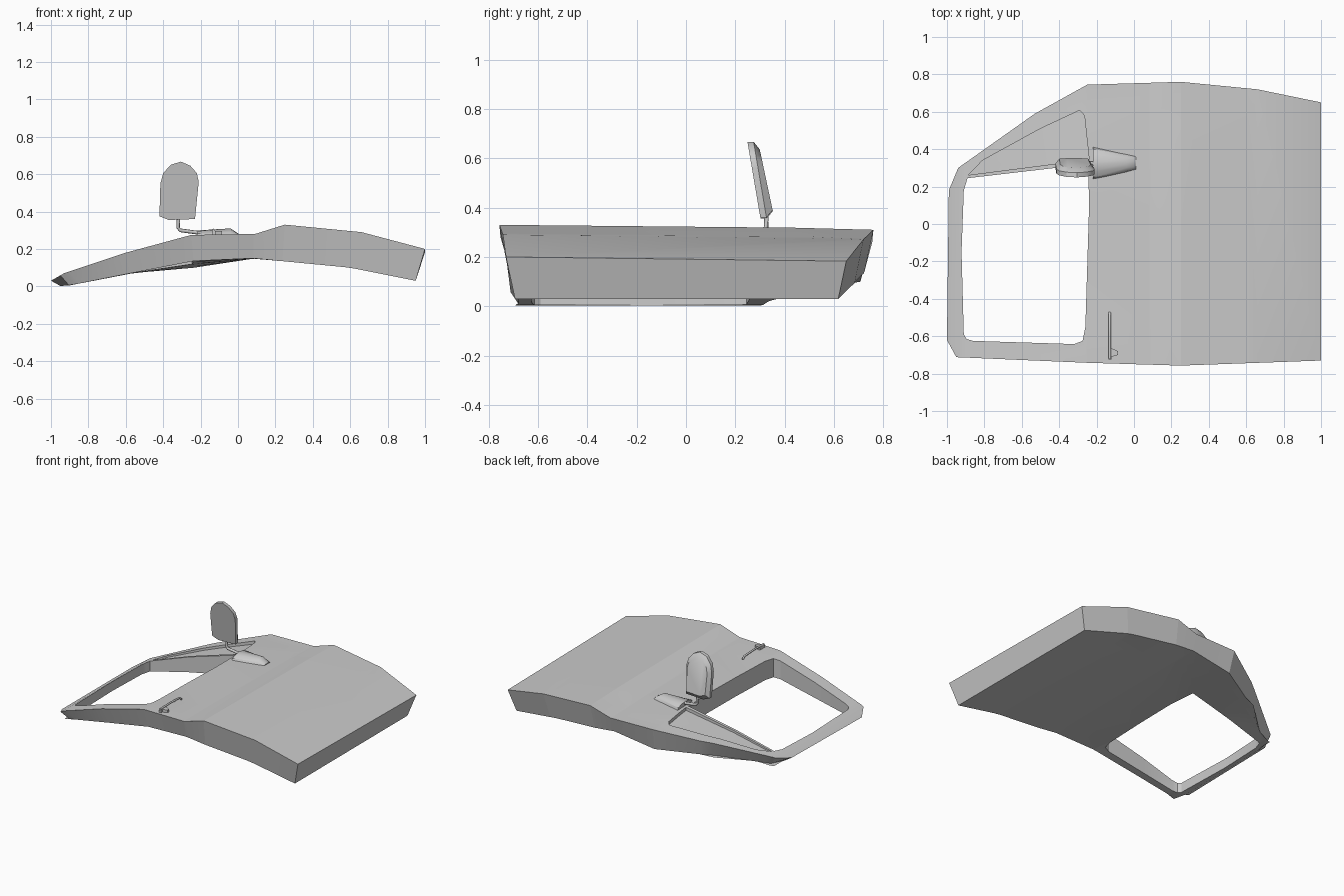
import bpy, bmesh, math
from mathutils import Vector
from mathutils.geometry import intersect_point_line

cube = bpy.data.objects.get("Cube")
if cube:
    bpy.data.objects.remove(cube, do_unlink=True)

grey = bpy.data.materials.new("plain_grey")
grey.use_nodes = True
grey.diffuse_color = (0.6, 0.6, 0.6, 1)
grey.node_tree.nodes["Principled BSDF"].inputs["Base Color"].default_value = (0.6, 0.6, 0.6, 1)


def add_object(name, verts, faces, angle=20):
    mesh = bpy.data.meshes.new(name)
    mesh.from_pydata([tuple(v) for v in verts], [], faces)
    bm = bmesh.new()
    bm.from_mesh(mesh)
    bmesh.ops.recalc_face_normals(bm, faces=bm.faces)
    bm.to_mesh(mesh)
    bm.free()
    mesh.materials.append(grey)
    ob = bpy.data.objects.new(name, mesh)
    bpy.context.collection.objects.link(ob)
    bpy.ops.object.select_all(action='DESELECT')
    ob.select_set(True)
    bpy.context.view_layer.objects.active = ob
    bpy.ops.object.shade_smooth_by_angle(angle=math.radians(angle))
    return ob


def loft(name, rings, angle=20):
    """Skin equal-length rings and cap both ends."""
    n = len(rings[0])
    faces = [tuple(range(n)), tuple(range((len(rings) - 1) * n, len(rings) * n))]
    for r in range(len(rings) - 1):
        for i in range(n):
            j = (i + 1) % n
            faces.append((r * n + i, r * n + j, r * n + n + j, r * n + n + i))
    return add_object(name, [v for ring in rings for v in ring], faces, angle)


# Height of the outer skin and inner skin along the door
TOP = [(-1, .03), (-.93, .07), (-.6, .18), (-.25, .275), (.09, .28), (.25, .33), (.66, .29), (1, .2)]
BOTTOM = [(-1, .0), (-.9, .005), (-.6, .065), (-.25, .135), (.08, .15), (.6, .10), (.95, .03)]


def height(profile, x):
    for (x0, z0), (x1, z1) in zip(profile, profile[1:]):
        if x <= x1:
            return z0 + (z1 - z0) * (x - x0) / (x1 - x0)
    return profile[-1][1]


def skin_z(x, y, t):
    """Height at a fraction t between inner skin (0) and outer skin (1)."""
    back = max(0, y) / .76
    top = height(TOP, x) - .02 * back * min(1, x + 1)
    low = height(BOTTOM, x) - .04 * back * max(0, 1 - abs(x + .25) / .35)
    return low + (top - low) * t


def slab(name, outline, holes, t_low, t_top, inset):
    bm = bmesh.new()
    for loop in [outline] + holes:
        vs = [bm.verts.new((x, y, 0)) for x, y in loop]
        for a, b in zip(vs, vs[1:] + vs[:1]):
            bm.edges.new((a, b))
    bmesh.ops.triangle_fill(bm, edges=bm.edges[:], use_beauty=True, normal=(0, 0, 1))
    for x in sorted({p[0] for p in TOP[1:-1] + BOTTOM[1:-1]}):
        bmesh.ops.bisect_plane(bm, geom=bm.verts[:] + bm.edges[:] + bm.faces[:],
                               plane_co=(x, 0, 0), plane_no=(1, 0, 0))
    bmesh.ops.triangulate(bm, faces=bm.faces[:])
    bm.verts.index_update()
    ring = [Vector((x, y, 0)) for x, y in outline]

    def on_rim(p):
        for a, b in zip(ring, ring[1:] + ring[:1]):
            q, f = intersect_point_line(p, a, b)
            if -.001 < f < 1.001 and (p - q).length < 1e-4:
                return True
        return False

    upper, lower = [], []
    for v in bm.verts:
        x, y = v.co.x, v.co.y
        upper.append((x, y, skin_z(x, y, t_top)))
        s = inset if on_rim(v.co) else 1
        lower.append((x * s, y * s, skin_z(x * s, y * s, t_low)))
    n = len(upper)
    faces = []
    for f in bm.faces:
        ids = [v.index for v in f.verts]
        faces += [ids, [i + n for i in reversed(ids)]]
    for e in bm.edges:
        if e.is_boundary:
            a, b = (v.index for v in e.verts)
            faces.append([a, b, b + n, a + n])
    bm.free()
    return add_object(name, upper + lower, faces)


# Door shell with main window opening and recessed quarter panel
outline = [(1, -.73), (.25, -.757), (-.25, -.742), (-.95, -.712), (-1, -.62), (-.99, .18), (-.94, .30),
           (-.53, .59), (-.25, .745), (.25, .76), (.66, .72), (1, .65)]
window = [(-.91, -.59), (-.895, -.615), (-.86, -.625), (-.32, -.642), (-.275, -.625), (-.26, -.55),
          (-.24, .1), (-.245, .32), (-.42, .3), (-.89, .245), (-.91, .18), (-.922, -.15)]
quarter = [(-.885, .262), (-.81, .34), (-.5, .51), (-.29, .608), (-.265, .58), (-.24, .345)]
slab("door_shell", outline, [window, quarter], 0, 1, .95)
slab("quarter_panel", quarter, [], 0, .85, 1)

# Mirror head: leaning rounded plate with tapered back
head = [(-.42, .375), (-.37, .355), (-.23, .36), (-.21, .56), (-.22, .605), (-.255, .645),
        (-.305, .667), (-.36, .65), (-.4, .605), (-.415, .55)]


def head_ring(offset, s):
    return [(-.315 + (x + .315) * s, .303 - (z - .35) * .17 + offset, .51 + (z - .51) * s) for x, z in head]


loft("mirror_head", [head_ring(0, 1), head_ring(.025, 1), head_ring(.05, .8)], 30)


# Mirror foot: half-round wedge that narrows towards the rear
def foot_ring(x, half, h):
    z = skin_z(x, .32, 1) - .005
    arc = [math.pi * i / 6 for i in range(7)]
    return [(x, .325 - half * math.cos(a), z + h * math.sin(a)) for a in arc]


loft("mirror_foot", [foot_ring(-.22, .088, .035), foot_ring(-.04, .048, .045), foot_ring(.01, .037, .012)], 35)


def tube(name, points, radius):
    """Eight-sided bent rod through the given points."""
    pts = [Vector(p) for p in points]
    rings = []
    for i, p in enumerate(pts):
        d = (pts[min(i + 1, len(pts) - 1)] - pts[max(i - 1, 0)]).normalized()
        q = d.to_track_quat('Z', 'Y')
        rings.append([p + q @ Vector((radius * math.cos(k * math.pi / 4), radius * math.sin(k * math.pi / 4), 0))
                      for k in range(8)])
    return loft(name, rings, 50)


tube("mirror_stem", [(-.32, .325, .37), (-.32, .325, .315), (-.31, .325, .3), (-.2, .325, .285)], .01)

# Door handle: raised bar with a small mounting tab
tube("handle_bar", [(-.13, -.475, .28), (-.13, -.495, .298), (-.13, -.6, .302), (-.13, -.72, .3)], .007)
tab = [(-.137, -.725), (-.12, -.725), (-.12, -.71), (-.085, -.7), (-.085, -.68), (-.12, -.665), (-.137, -.665)]
loft("handle_tab", [[(x, y, z) for x, y in tab] for z in (.265, .297)])
